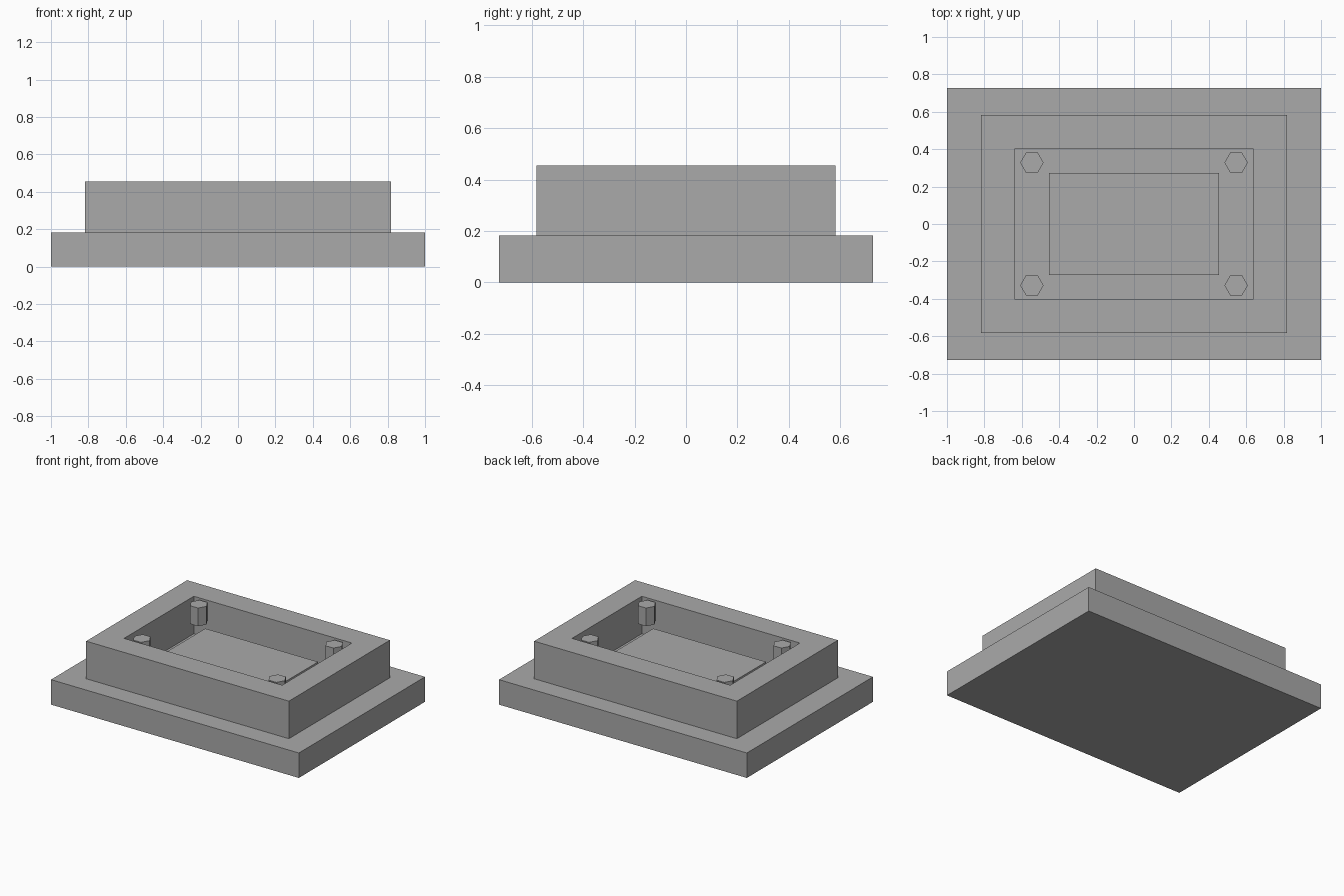
import bpy
import bmesh
import math

cube = bpy.data.objects.get("Cube")
if cube:
    bpy.data.objects.remove(cube, do_unlink=True)

grey = bpy.data.materials.new("plain grey")
grey.use_nodes = True
colour = (0.4, 0.4, 0.4, 1)
grey.diffuse_color = colour
grey.node_tree.nodes["Principled BSDF"].inputs["Base Color"].default_value = colour


def finish(name, bm):
    bmesh.ops.recalc_face_normals(bm, faces=bm.faces[:])
    mesh = bpy.data.meshes.new(name)
    bm.to_mesh(mesh)
    bm.free()
    mesh.materials.append(grey)
    obj = bpy.data.objects.new(name, mesh)
    bpy.context.collection.objects.link(obj)
    return obj


def block(name, half_x, half_y, bottom, top):
    bm = bmesh.new()
    bmesh.ops.create_cube(bm, size=2)
    for v in bm.verts:
        v.co = (v.co.x * half_x, v.co.y * half_y, top if v.co.z > 0 else bottom)
    return finish(name, bm)


def frame(name, outer, inner, bottom, top):
    # Rectangular ring swept from four loops of corners
    bm = bmesh.new()
    corners = [(-1, -1), (1, -1), (1, 1), (-1, 1)]
    loops = [[bm.verts.new((sx * hx, sy * hy, z)) for sx, sy in corners]
             for (hx, hy), z in ((outer, bottom), (outer, top), (inner, top), (inner, bottom))]
    for a, b in zip(loops, loops[1:] + loops[:1]):
        for i in range(4):
            j = (i + 1) % 4
            bm.faces.new((a[i], a[j], b[j], b[i]))
    return finish(name, bm)


def hex_post(name, x, y, radius, bottom, top):
    bm = bmesh.new()
    ring = [bm.verts.new((x + radius * math.cos(math.tau * i / 6),
                          y + radius * math.sin(math.tau * i / 6), bottom)) for i in range(6)]
    base = bm.faces.new(ring)
    solid = bmesh.ops.extrude_face_region(bm, geom=[base], use_keep_orig=True)
    for v in solid["geom"]:
        if isinstance(v, bmesh.types.BMVert):
            v.co.z = top
    return finish(name, bm)


BASE_TOP, RIM_TOP, PANEL_TOP = 0.182, 0.456, 0.319

# Base slab and the raised surround
block("base_slab", 1, 0.727, 0, BASE_TOP)
frame("raised_frame", (0.818, 0.582), (0.638, 0.402), BASE_TOP, RIM_TOP)

# Panel standing in the pocket
block("inner_panel", 0.455, 0.273, BASE_TOP, PANEL_TOP)

# Corner fasteners
for side, sx in (("right", -1), ("left", 1)):
    for end, sy in (("front", -1), ("back", 1)):
        hex_post(f"{end}_{side}_post", sx * 0.546, sy * 0.328, 0.0625, PANEL_TOP, 0.452)
